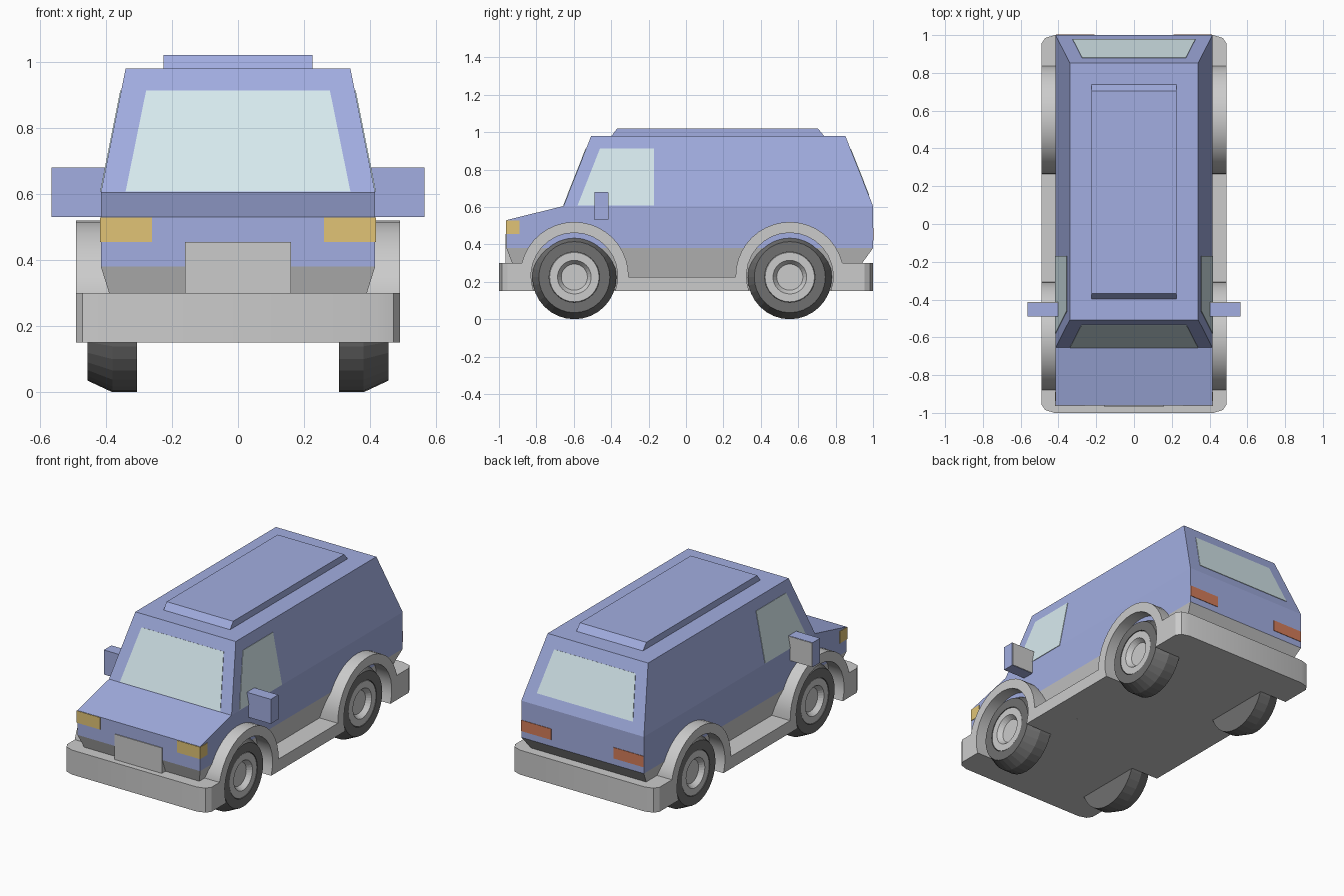
import bpy, bmesh, math
from mathutils import Vector

if "Cube" in bpy.data.objects:
    bpy.data.objects.remove(bpy.data.objects["Cube"])


def material(name, r, g, b):
    m = bpy.data.materials.new(name)
    m.diffuse_color = (r, g, b, 1)
    m.use_nodes = True
    m.node_tree.nodes["Principled BSDF"].inputs["Base Color"].default_value = m.diffuse_color
    return m


BLUE = material("blue_paint", 0.36, 0.42, 0.75)
GLASS = material("glass", 0.68, 0.82, 0.86)
AMBER = material("headlight", 0.75, 0.55, 0.18)
RED = material("taillight", 0.65, 0.2, 0.1)
TYRE = material("tyre", 0.16, 0.16, 0.16)
SILVER = material("silver", 0.62, 0.62, 0.64)


def finish(name, bm, mat=None, mirror=False, smooth=False):
    bmesh.ops.recalc_face_normals(bm, faces=bm.faces)
    me = bpy.data.meshes.new(name)
    bm.to_mesh(me)
    bm.free()
    ob = bpy.data.objects.new(name, me)
    bpy.context.collection.objects.link(ob)
    if mat:
        me.materials.append(mat)
    if smooth:
        bpy.ops.object.select_all(action='DESELECT')
        ob.select_set(True)
        bpy.context.view_layer.objects.active = ob
        bpy.ops.object.shade_smooth_by_angle(angle=math.radians(32))
    if mirror:
        ob.modifiers.new("mirror", 'MIRROR')
    return ob


def loft(name, a, b, mat=None, **kw):
    """Solid between two rings with the same number of points."""
    bm = bmesh.new()
    va, vb = [bm.verts.new(p) for p in a], [bm.verts.new(p) for p in b]
    n = len(a)
    bm.faces.new(va)
    bm.faces.new(vb)
    for i in range(n):
        j = (i + 1) % n
        bm.faces.new((va[i], va[j], vb[j], vb[i]))
    return finish(name, bm, mat, **kw)


def side_prism(name, pts, x0, x1, mat=None, **kw):
    return loft(name, [(x0, y, z) for y, z in pts], [(x1, y, z) for y, z in pts], mat, **kw)


def box(name, x0, x1, y0, y1, z0, z1, mat=None, **kw):
    return side_prism(name, [(y0, z0), (y1, z0), (y1, z1), (y0, z1)], x0, x1, mat, **kw)


def frustum(name, z0, r0, z1, r1, mat=None):
    """Rectangles given as half width, front y, back y."""
    def ring(r, z):
        return [(-r[0], r[1], z), (r[0], r[1], z), (r[0], r[2], z), (-r[0], r[2], z)]
    return loft(name, ring(r0, z0), ring(r1, z1), mat)


def panel(name, pts, normal, mat, **kw):
    """Thin plate lying on a surface."""
    n = Vector(normal).normalized() * 0.003
    return loft(name, [Vector(p) - n for p in pts], [Vector(p) + n for p in pts], mat, **kw)


def lathe(name, profile, y, z, mat, sides=32):
    """Revolve (x, radius) points about an axle parallel to x."""
    bm = bmesh.new()
    vs = [bm.verts.new((x, y, z + r)) for x, r in profile]
    es = [bm.edges.new(e) for e in zip(vs, vs[1:])]
    bmesh.ops.spin(bm, geom=vs + es, cent=(0, y, z), axis=(1, 0, 0),
                   angle=math.tau, steps=sides)
    bmesh.ops.remove_doubles(bm, verts=bm.verts, dist=0.0005)
    return finish(name, bm, mat, mirror=True)


# Body shell
side_prism("lower_body", [(-.96, .38), (-.96, .53), (-.655, .605), (1, .605), (1, .38)],
           -.415, .415, BLUE)
frustum("cabin", .605, (.415, -.655, 1), .98, (.34, -.507, .852), BLUE)
frustum("lower_tub", .16, (.346, -.877, .84), .38, (.415, -.96, 1))
side_prism("roof_panel", [(-.398, .98), (-.368, 1.02), (.705, 1.02), (.738, .98)],
           -.225, .225, BLUE)

# Bumpers with rounded corners
FRONT, REAR, AXLE_Z = -.597, .555, .23
REACH = math.sqrt(.29 ** 2 - .07 ** 2)
for name, s, inner in (("front_bumper", -1, FRONT - REACH), ("rear_bumper", 1, REAR + REACH)):
    half = [(.49, inner), (.49, s * .955), (.47, s * .985), (.42, s)]
    plan = half + [(-x, y) for x, y in reversed(half)]
    loft(name, [(x, y, .15) for x, y in plan], [(x, y, .30) for x, y in plan], smooth=True)


def arc(cy, r, a0, a1, n=18):
    return [(cy + r * math.cos(math.radians(a0 + (a1 - a0) * i / n)),
             AXLE_Z + r * math.sin(math.radians(a0 + (a1 - a0) * i / n))) for i in range(n + 1)]


# Sill with wheel arches, and the floor between the wheels
top = math.degrees(math.asin(.07 / .29))
low = math.degrees(math.asin(.08 / .232))
profile = [(FRONT - REACH, .15)] + arc(FRONT, .29, 180 - top, -1) + arc(REAR, .29, 181, top)
profile += [(REAR + REACH, .15)] + arc(REAR, .232, -low, 180 + low) + arc(FRONT, .232, -low, 180 + low)
side_prism("sill_and_arches", profile, .30, .49, mirror=True, smooth=True)
box("floor", -.304, .304, FRONT - REACH, REAR + REACH, .15, .225)

# Wheels
for end, y in (("front", FRONT), ("rear", REAR)):
    lathe(end + "_tyres", [(.305, 0), (.305, .225), (.38, .225), (.455, .19), (.455, .135),
                           (.44, .135)], y, .225, TYRE)
    lathe(end + "_rims", [(.44, .137), (.453, .132), (.453, .09), (.425, .07), (.425, 0)],
          y, .225, SILVER)


# Windows
def front_y(z):
    return -.655 + (z - .605) * .148 / .375


def rear_y(z):
    return 1 - (z - .605) * .148 / .375


def side_x(z):
    return .415 - (z - .605) * .2


z0, z1 = .607, .912
panel("windscreen", [(-.34, front_y(z0), z0), (.34, front_y(z0), z0),
                     (.278, front_y(z1), z1), (-.278, front_y(z1), z1)], (0, -.375, .148), GLASS)
panel("side_windows", [(side_x(z0), -.58, z0), (side_x(z0), -.17, z0),
                       (side_x(z1), -.17, z1), (side_x(z1), -.46, z1)], (1, 0, .2), GLASS, mirror=True)
z0, z1 = .665, .91
panel("rear_window", [(-.325, rear_y(z0), z0), (.325, rear_y(z0), z0),
                      (.275, rear_y(z1), z1), (-.275, rear_y(z1), z1)], (0, .375, .148), GLASS)

# Lights, front plate and mirrors
box("headlights", .26, .418, -.963, -.89, .455, .528, AMBER, mirror=True)
box("taillights", .21, .414, .98, 1.003, .42, .487, RED, mirror=True)
box("front_plate", -.16, .16, -.965, -.93, .30, .455, SILVER)
box("mirrors", .40, .565, -.49, -.417, .53, .68, BLUE, mirror=True)
box("mirror_glass", .402, .563, -.42, -.414, .532, .678, mirror=True)
